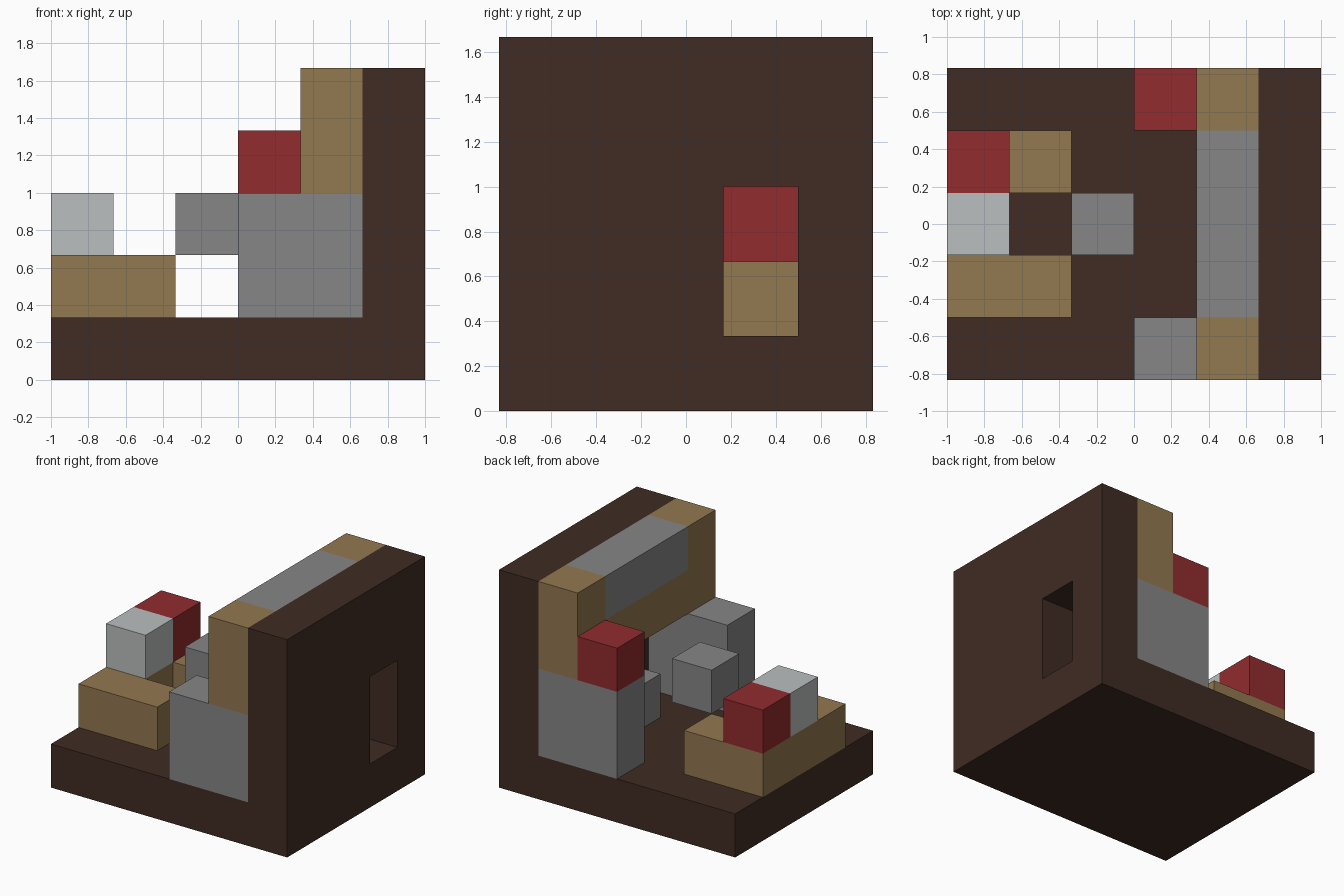
import bpy
import bmesh
from itertools import product
from mathutils import Vector

old = bpy.data.objects.get("Cube")
if old:
    bpy.data.objects.remove(old, do_unlink=True)

UNIT = 1 / 3                      # edge of one block
ORIGIN = Vector((-1, -2.5 * UNIT, 0))


def material(name, r, g, b):
    mat = bpy.data.materials.new(name)
    mat.use_nodes = True
    mat.diffuse_color = (r, g, b, 1)
    mat.node_tree.nodes["Principled BSDF"].inputs["Base Color"].default_value = (r, g, b, 1)
    return mat


brown = material("dark brown", 0.051, 0.025, 0.017)
tan = material("tan", 0.290, 0.188, 0.080)
grey = material("grey", 0.238, 0.238, 0.238)
red = material("red", 0.285, 0.025, 0.027)
pale = material("pale grey", 0.497, 0.521, 0.521)


def cells(start, size):
    """Block positions filling a box of the given size."""
    return {tuple(s + o for s, o in zip(start, offset))
            for offset in product(*(range(n) for n in size))}


def blocks(name, mat, filled):
    """One closed shell around a set of blocks, without inner faces."""
    bm = bmesh.new()
    for cell in filled:
        for axis, side in product(range(3), (0, 1)):
            neighbour = list(cell)
            neighbour[axis] += 2 * side - 1
            if tuple(neighbour) in filled:
                continue
            u, v = (axis + 1) % 3, (axis + 2) % 3
            corners = []
            for du, dv in ((0, 0), (1, 0), (1, 1), (0, 1)):
                p = Vector(cell)
                p[axis] += side
                p[u] += du
                p[v] += dv
                corners.append(bm.verts.new(ORIGIN + p * UNIT))
            bm.faces.new(corners if side else corners[::-1])
    bmesh.ops.remove_doubles(bm, verts=bm.verts, dist=0.001)
    mesh = bpy.data.meshes.new(name)
    bm.to_mesh(mesh)
    bm.free()
    mesh.materials.append(mat)
    obj = bpy.data.objects.new(name, mesh)
    bpy.context.collection.objects.link(obj)


# Floor and tall wall with a window opening
floor = cells((0, 0, 0), (6, 5, 1))
wall = cells((5, 0, 1), (1, 5, 4))
window = cells((5, 3, 1), (1, 1, 2))
blocks("floor_and_wall", brown, floor | (wall - window))

# Pillars at both ends of the wall
blocks("front_pillar", grey, cells((3, 0, 1), (2, 1, 2)))
blocks("back_pillar", grey, cells((3, 4, 1), (2, 1, 2)))

# Shelf across the pillars with raised ends, and the beam between them
beam = cells((4, 1, 4), (1, 3, 1))
blocks("shelf", tan, cells((4, 0, 3), (1, 5, 2)) - beam)
blocks("beam", grey, beam)

# Low U-shaped bench
blocks("bench", tan, cells((0, 1, 1), (2, 3, 1)) - {(1, 2, 1)})

# Single blocks
blocks("bench_red_block", red, {(0, 3, 2)})
blocks("bench_pale_block", pale, {(0, 2, 2)})
blocks("pillar_red_block", red, {(3, 4, 3)})
blocks("floating_block", grey, {(2, 2, 2)})
blocks("wall_step", grey, {(4, 2, 1)})
